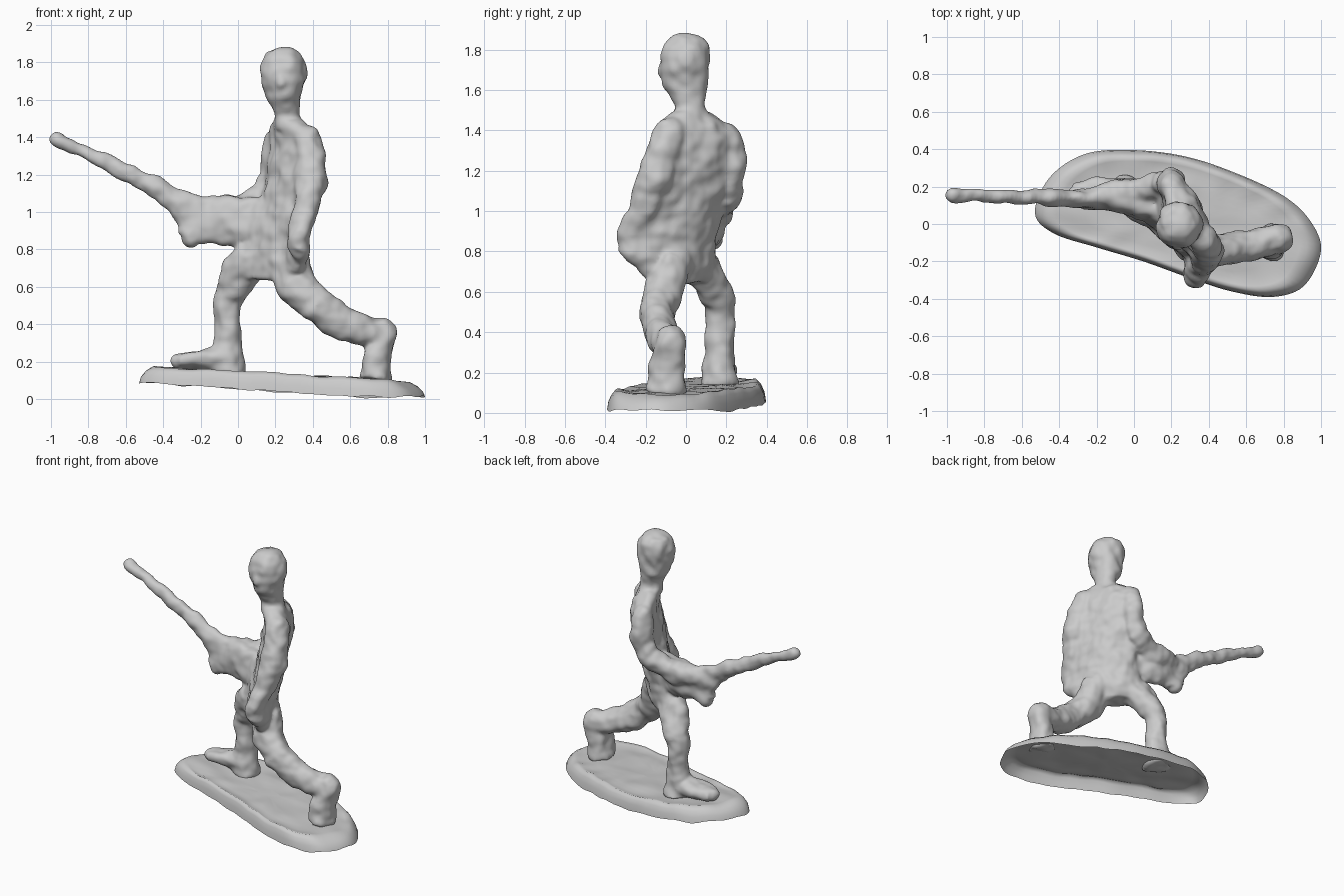
import bpy, bmesh, math
from mathutils import Vector, noise

N = 20


def skin_rings(bm, rings, first_cap=True):
    """Bridge a list of vertex rings and cap the ends."""
    n = len(rings[0])
    for r0, r1 in zip(rings, rings[1:]):
        for i in range(n):
            j = (i + 1) % n
            bm.faces.new((r0[i], r0[j], r1[j], r1[i]))
    if first_cap:
        bm.faces.new(rings[0][::-1])
    bm.faces.new(rings[-1])


def ball(bm, c, r):
    res = bmesh.ops.create_uvsphere(bm, u_segments=16, v_segments=10, radius=1)
    for v in res['verts']:
        v.co = Vector((v.co.x * r[0], v.co.y * r[1], v.co.z * r[2])) + Vector(c)


def stack(bm, secs):
    """Loft of horizontal ellipses: z, cx, cy, half width, half depth, yaw."""
    rings = []
    for z, cx, cy, a, b, yaw in secs:
        t = math.radians(yaw)
        ring = []
        for i in range(N):
            p = 2 * math.pi * i / N
            u, v = a * math.cos(p), b * math.sin(p)
            ring.append(bm.verts.new((cx + u * math.cos(t) - v * math.sin(t),
                                      cy + u * math.sin(t) + v * math.cos(t), z)))
        rings.append(ring)
    skin_rings(bm, rings)


def limb(bm, pts, round_ends=(0, -1)):
    """Tube along points: x, y, z, half width along y, half width in the xz plane."""
    P = [Vector(p[:3]) for p in pts]
    rings = []
    for k, p in enumerate(pts):
        t = (P[min(k + 1, len(P) - 1)] - P[max(k - 1, 0)]).normalized()
        side = (Vector((0, 1, 0)) - t * t.y).normalized()
        up = t.cross(side)
        rings.append([bm.verts.new(P[k] + side * p[3] * math.cos(2 * math.pi * i / N)
                                   + up * p[4] * math.sin(2 * math.pi * i / N))
                      for i in range(N)])
    skin_rings(bm, rings)
    for k in round_ends:
        r = min(pts[k][3:])
        ball(bm, P[k], (r, r, r))


def finish(name, bm):
    bmesh.ops.recalc_face_normals(bm, faces=bm.faces)
    me = bpy.data.meshes.new(name)
    bm.to_mesh(me)
    bm.free()
    ob = bpy.data.objects.new(name, me)
    bpy.context.collection.objects.link(ob)
    for f in me.polygons:
        f.use_smooth = True
    return ob


bm = bmesh.new()

# Torso, from pelvis to shoulders
stack(bm, [(0.64, 0.15, 0.01, 0.14, 0.07, -38), (0.74, 0.18, 0.01, 0.20, 0.09, -40),
           (0.85, 0.20, 0.0, 0.19, 0.095, -48), (1.0, 0.24, 0.0, 0.20, 0.095, -58),
           (1.2, 0.28, 0.03, 0.24, 0.095, -62), (1.35, 0.285, 0.05, 0.23, 0.09, -64),
           (1.43, 0.28, 0.04, 0.19, 0.08, -64), (1.49, 0.265, 0.02, 0.10, 0.07, -60)])

# Coat flap joining the near arm to the waist
stack(bm, [(0.68, 0.29, -0.13, 0.09, 0.045, -72), (0.76, 0.31, -0.16, 0.13, 0.055, -75),
           (0.88, 0.32, -0.16, 0.15, 0.055, -75), (1.05, 0.34, -0.12, 0.13, 0.06, -72),
           (1.25, 0.35, -0.06, 0.12, 0.065, -68)])

# Neck and head with a nose
stack(bm, [(1.44, 0.27, 0.025, 0.08, 0.09, 0), (1.52, 0.265, 0.02, 0.068, 0.075, 0),
           (1.57, 0.252, 0.005, 0.07, 0.085, 0), (1.62, 0.243, -0.003, 0.09, 0.105, 0),
           (1.70, 0.243, -0.003, 0.116, 0.12, 0), (1.77, 0.243, -0.002, 0.125, 0.125, 0),
           (1.82, 0.24, 0.003, 0.116, 0.113, 0), (1.86, 0.235, 0.01, 0.09, 0.082, 0),
           (1.877, 0.235, 0.015, 0.055, 0.045, 0)])
ball(bm, (0.23, -0.115, 1.70), (0.025, 0.025, 0.045))

# Near arm hanging down to the hand
limb(bm, [(0.37, -0.08, 1.38, 0.08, 0.08), (0.385, -0.12, 1.28, 0.085, 0.08),
          (0.39, -0.155, 1.17, 0.085, 0.09), (0.36, -0.21, 1.0, 0.075, 0.065),
          (0.335, -0.27, 0.87, 0.08, 0.06), (0.32, -0.265, 0.80, 0.075, 0.055)])

# Far arm, bent forward to the gun
limb(bm, [(0.21, 0.20, 1.37, 0.075, 0.07), (0.195, 0.225, 1.22, 0.075, 0.075),
          (0.15, 0.205, 1.09, 0.07, 0.08), (0.0, 0.17, 1.01, 0.07, 0.075),
          (-0.15, 0.155, 1.01, 0.065, 0.08), (-0.27, 0.135, 1.03, 0.045, 0.06)])

# Gun: body, magazine and raised barrel
limb(bm, [(0.22, 0.0, 0.93, 0.07, 0.14), (0.08, 0.085, 0.94, 0.07, 0.14),
          (-0.08, 0.125, 0.95, 0.065, 0.13), (-0.22, 0.135, 0.97, 0.05, 0.12),
          (-0.32, 0.14, 1.04, 0.045, 0.07)])
limb(bm, [(-0.2, 0.13, 0.95, 0.045, 0.11), (-0.25, 0.13, 0.855, 0.05, 0.075)])
limb(bm, [(-0.25, 0.14, 1.01, 0.045, 0.085), (-0.42, 0.14, 1.12, 0.04, 0.055),
          (-0.65, 0.145, 1.235, 0.037, 0.042), (-0.966, 0.155, 1.39, 0.037, 0.037)])

# Front leg and spread foot
limb(bm, [(0.09, 0.06, 0.76, 0.09, 0.11), (0.0, 0.12, 0.66, 0.08, 0.10),
          (-0.05, 0.17, 0.54, 0.085, 0.075), (-0.058, 0.17, 0.43, 0.075, 0.062),
          (-0.055, 0.165, 0.3, 0.07, 0.075), (-0.058, 0.17, 0.135, 0.1, 0.09)], (0,))
limb(bm, [(-0.06, 0.17, 0.215, 0.085, 0.06), (-0.2, 0.16, 0.21, 0.085, 0.055),
          (-0.32, 0.15, 0.205, 0.07, 0.045)])

# Rear leg, thigh then shin
limb(bm, [(0.27, -0.06, 0.76, 0.09, 0.11), (0.315, -0.11, 0.6, 0.095, 0.105),
          (0.42, -0.14, 0.50, 0.09, 0.095), (0.58, -0.12, 0.395, 0.085, 0.09),
          (0.74, -0.085, 0.345, 0.08, 0.08)])
limb(bm, [(0.775, -0.075, 0.36, 0.075, 0.075), (0.75, -0.09, 0.25, 0.085, 0.075),
          (0.73, -0.10, 0.1, 0.105, 0.085)], (0,))
soldier = finish("figure_with_gun", bm)

# Fuse the parts into one worn, cast surface
m = soldier.modifiers.new("fuse", 'REMESH')
m.mode = 'VOXEL'
m.voxel_size = 0.012
m.use_smooth_shade = True
m = soldier.modifiers.new("soften", 'SMOOTH')
m.factor = 0.5
m.iterations = 10
tex = bpy.data.textures.new("lumps", 'CLOUDS')
tex.noise_scale = 0.11
tex.noise_depth = 1
m = soldier.modifiers.new("lumps", 'DISPLACE')
m.texture = tex
m.strength = 0.035
m.mid_level = 0.45

# Base: tilted oval sheet with a turned-down, worn rim, open below
outline = [(-0.53, 0.06), (-0.43, -0.05), (-0.2, -0.125), (0.05, -0.2), (0.3, -0.29),
           (0.52, -0.36), (0.74, -0.39), (0.91, -0.33), (1.0, -0.14), (0.94, 0.02),
           (0.8, 0.15), (0.55, 0.27), (0.28, 0.36), (0.0, 0.395), (-0.26, 0.375),
           (-0.45, 0.25)]
pts = [Vector(p) for p in outline]
rim = []
for k in range(len(pts)):  # smooth the outline with a Catmull-Rom curve
    a, b, c, d = (pts[(k + o) % len(pts)] for o in (-1, 0, 1, 2))
    for s in range(6):
        t = s / 6
        rim.append(0.5 * (2 * b + (c - a) * t + (2 * a - 5 * b + 4 * c - d) * t * t
                          + (3 * b - a - 3 * c + d) * t ** 3))
centre = Vector((0.24, 0.0))
bm = bmesh.new()
rings = []
for s, h in ((1, 0), (0.985, 0.4), (0.95, 0.75), (0.9, 1), (0.85, 0.95), (0.75, 0.9),
             (0.65, 0.9), (0.55, 0.92), (0.45, 0.92), (0.3, 0.92), (0.15, 0.92)):
    ring = []
    for p in rim:
        q = centre + (p - centre) * s
        low = max(0.09 - 0.068 * (q.x + 0.53), 0.012)
        top = 0.175 - 0.055 * (q.x + 0.45) - 0.05 * max(0, q.x - 0.7)
        bump = noise.noise(Vector((q.x * 8, q.y * 8, h))) * 0.014
        ring.append(bm.verts.new((q.x, q.y, max(0, low + (top - low) * h + bump))))
    rings.append(ring)
skin_rings(bm, rings, first_cap=False)
finish("base", bm)
